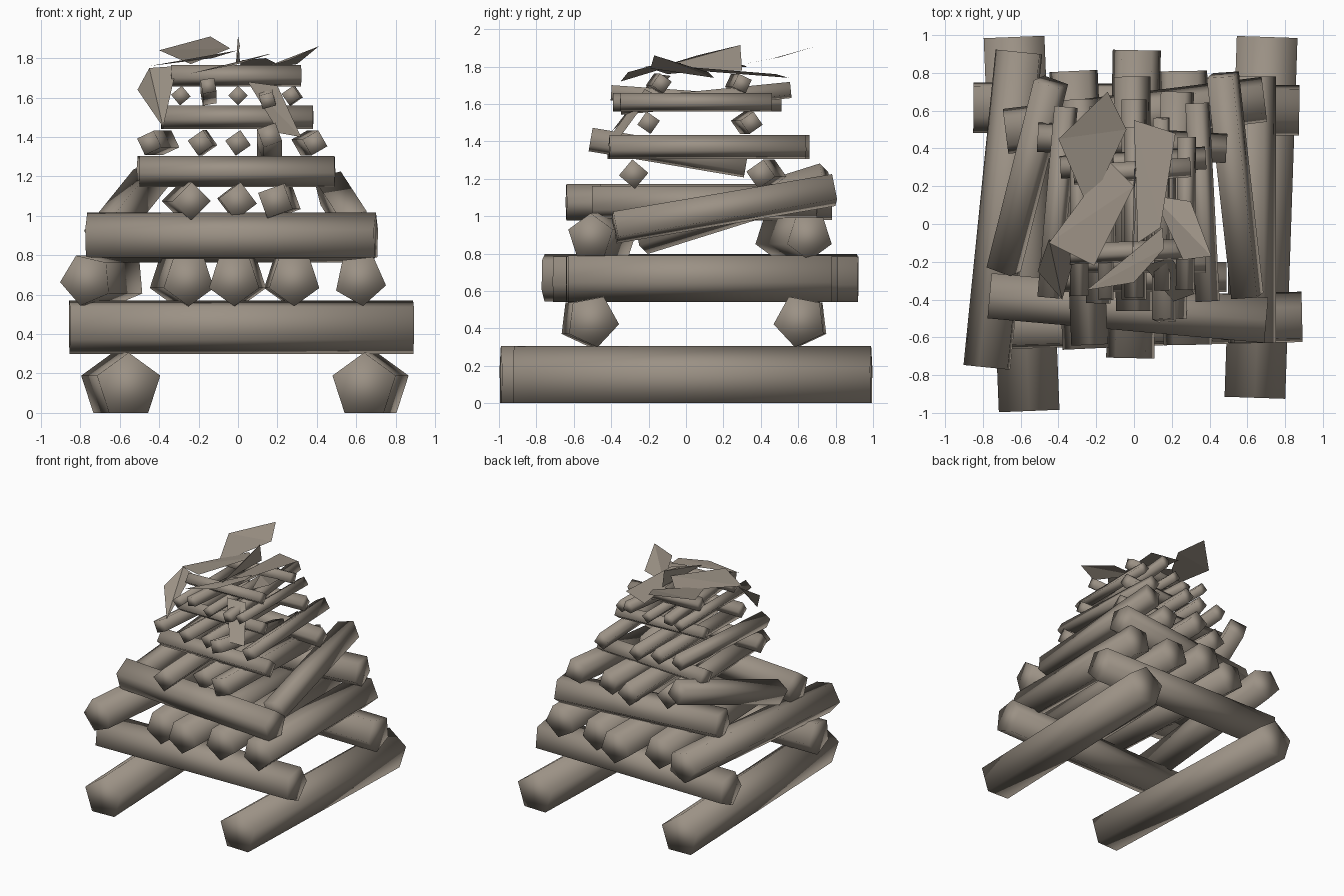
import bpy
import bmesh
from math import radians, sin, cos, tau
from mathutils import Vector

default_cube = bpy.data.objects.get("Cube")
if default_cube:
    bpy.data.objects.remove(default_cube, do_unlink=True)

# One weathered wood colour for the whole pile
wood = bpy.data.materials.new("weathered_wood")
wood.use_nodes = True
wood_colour = (.33, .285, .235, 1)
wood.diffuse_color = wood_colour
wood.node_tree.nodes["Principled BSDF"].inputs["Base Color"].default_value = wood_colour


def finish(name, bm, smooth):
    """Turn a bmesh into a named scene object with the wood material."""
    bmesh.ops.recalc_face_normals(bm, faces=bm.faces)
    for face in bm.faces:
        face.smooth = smooth
    mesh = bpy.data.meshes.new(name)
    bm.to_mesh(mesh)
    bm.free()
    mesh.materials.append(wood)
    bpy.context.collection.objects.link(bpy.data.objects.new(name, mesh))


def make_log(name, sides, radius, height, start, end, roll=0, lift=0):
    """Prism between two plan points; lift raises the end and lowers the start."""
    a = Vector((*start, height - lift))
    b = Vector((*end, height + lift))
    along = (b - a).normalized()
    across = along.cross(Vector((0, 0, 1))).normalized()
    up = across.cross(along)
    bm = bmesh.new()
    rings = []
    for centre in (a, b):
        ring = []
        for i in range(sides):
            angle = radians(roll) + tau * i / sides
            offset = up * cos(angle) + across * sin(angle)
            ring.append(bm.verts.new(centre + offset * radius))
        rings.append(ring)
        bm.faces.new(ring)
    first, second = rings
    for i in range(sides):
        j = (i + 1) % sides
        bm.faces.new((first[i], first[j], second[j], second[i]))
    finish(name, bm, True)


def layer(prefix, sides, radius, height, **logs):
    """A course of logs that share their thickness and height."""
    for part, settings in logs.items():
        make_log(prefix + "_" + part, sides, radius, height, *settings)


def make_chip(name, *corners):
    """Flat scrap of bark, built as a thin sheet from four corners."""
    bm = bmesh.new()
    verts = [bm.verts.new(corner) for corner in corners]
    bm.faces.new(verts[:3])
    bm.faces.new((verts[0], verts[2], verts[3]))
    finish(name, bm, False)


# Heavy five-sided logs at the bottom
layer("base_log", 5, .169, .137,
      right=((-.555, -.99), (-.635, .99)),
      left=((.64, -.92), (.705, .99)))
layer("lower_cross_log", 5, .143, .44,
      front=((-.855, -.54), (.89, -.5), -25),
      back=((-.85, .625), (.875, .61), 25))
layer("lower_long_log", 5, .134, .675,
      far_right=((-.77, -.76), (-.6, .91), -23),
      mid_right=((-.25, -.66), (-.32, .81), 36),
      middle=((-.02, -.71), (.015, .92), 36),
      mid_left=((.285, -.64), (.26, .81), 36),
      far_left=((.62, -.63), (.62, .78), 30))
layer("middle_cross_log", 5, .126, .89,
      front=((-.765, -.38), (.7, -.51)),
      back=((-.68, .49), (.69, .66), 36))

# Four-sided logs, the outer two leaning up toward the back
layer("leaning_log", 4, .1, 1.04,
      right=((-.69, -.24), (-.44, .75), 25, .155),
      left=((.6, -.38), (.47, .79), 30, .1))
layer("middle_long_log", 4, .097, 1.075,
      right=((-.235, -.64), (-.29, .66), 0),
      middle=((0, -.46), (-.01, .78), 8),
      left=((.19, -.5), (.23, .7), 25))
layer("upper_cross_log", 4, .079, 1.225,
      front=((-.5, -.28), (.49, -.28), 5),
      back=((-.51, .46), (.49, .4), -10))
layer("upper_long_log", 4, .066, 1.37,
      far_right=((-.45, -.39), (-.36, .62), 20),
      mid_right=((-.19, -.42), (-.17, .62), 10),
      middle=((0, -.4), (0, .66), 10),
      far_left=((.39, -.41), (.335, .64), 15))
layer("sloping_log", 4, .07, 1.34,
      left=((.16, -.51), (.16, .32), 25, -.07))

# Thin sticks near the top
layer("top_cross_stick", 4, .061, 1.5,
      front=((-.38, -.2), (.38, -.2), 10),
      back=((-.39, .3), (.38, .35), -10))
layer("top_long_stick", 4, .05, 1.61,
      right=((-.29, -.38), (-.29, .5), 5),
      middle=((0, -.39), (0, .51), 0),
      left=((.27, -.35), (.28, .46), 10))
layer("sloping_stick", 4, .05, 1.63,
      right=((-.15, -.4), (-.15, .45), 35, -.03),
      left=((.15, -.35), (.145, .56), 30, .045))
layer("crown_stick", 4, .055, 1.71,
      front=((-.34, -.16), (.32, -.13), 10),
      back=((-.32, .26), (.3, .3), 20))

# Loose bark scraps on the crown
make_chip("raised_chip", (-.4, .45, 1.84), (-.14, .7, 1.91),
          (-.04, .5, 1.85), (-.24, .08, 1.77))
make_chip("broad_chip", (-.45, -.1, 1.76), (-.13, .33, 1.8),
          (.0, .2, 1.84), (-.21, -.22, 1.8))
make_chip("upright_chip", (-.01, -.2, 1.78), (.01, .06, 1.86),
          (.0, .29, 1.915), (.01, .3, 1.78))
make_chip("centre_chip", (.0, .55, 1.74), (.22, .48, 1.76),
          (.14, -.02, 1.8), (.02, -.1, 1.79))
make_chip("left_chip", (.41, -.17, 1.86), (.26, -.19, 1.79),
          (.1, .15, 1.74), (.3, .12, 1.77))
make_chip("front_chip", (-.25, -.35, 1.72), (.15, -.02, 1.82),
          (.16, -.13, 1.82), (.0, -.31, 1.77))
make_chip("hanging_left_chip", (.05, -.22, 1.68), (.2, -.18, 1.66),
          (.32, -.37, 1.4), (.21, -.41, 1.42))
make_chip("hanging_right_chip", (-.45, -.08, 1.75), (-.31, -.16, 1.76),
          (-.38, -.4, 1.45), (-.51, -.25, 1.64))
